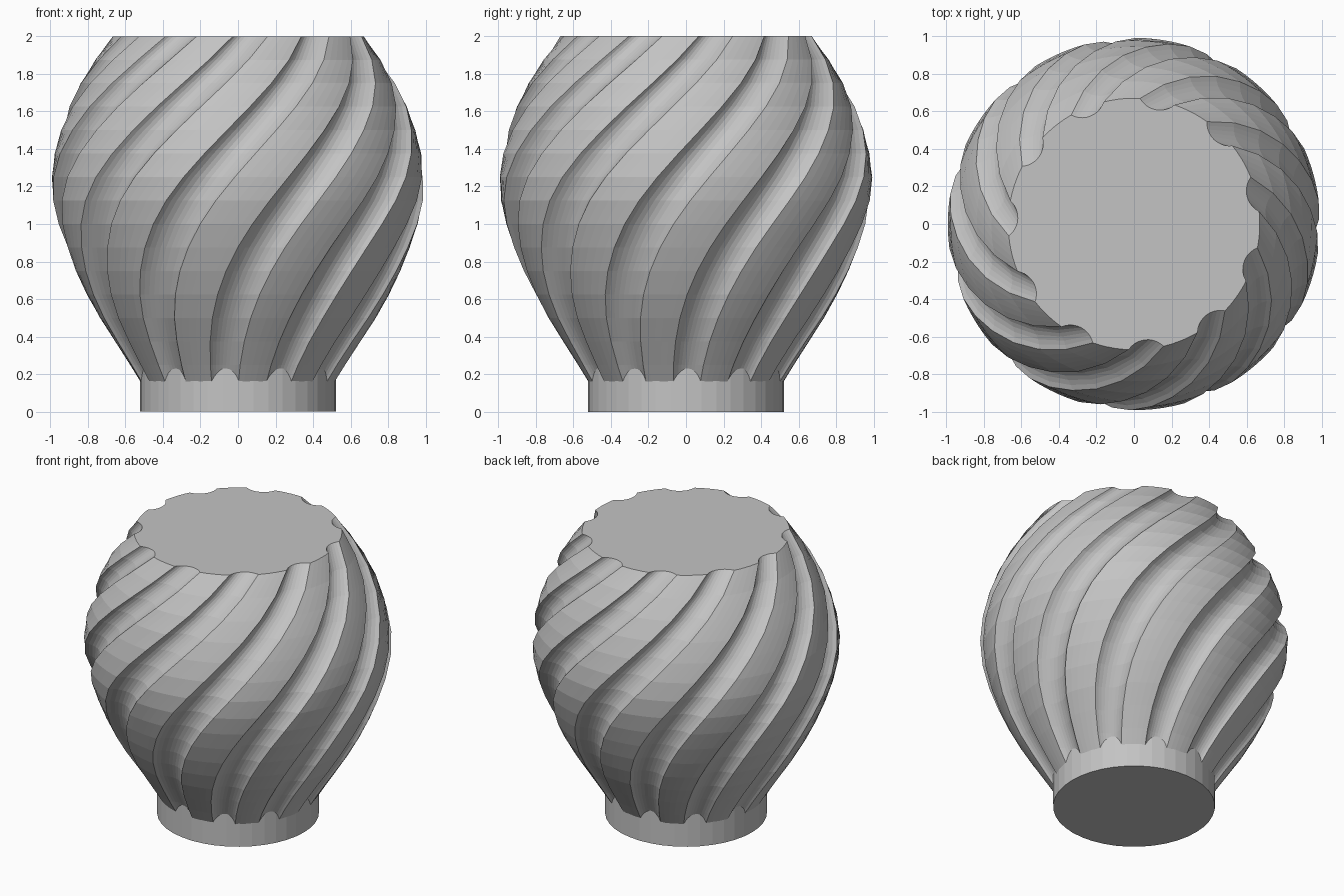
import bpy, bmesh
from math import sin, cos, pi, radians, sqrt, atan2

cube = bpy.data.objects.get("Cube")
if cube:
    bpy.data.objects.remove(cube, do_unlink=True)

# One plain grey for everything
grey = bpy.data.materials.new("plain grey")
grey.use_nodes = True
colour = (0.55, 0.55, 0.55, 1)
grey.diffuse_color = colour
grey.node_tree.nodes["Principled BSDF"].inputs["Base Color"].default_value = colour


def finish(bm, name):
    bmesh.ops.recalc_face_normals(bm, faces=bm.faces)
    mesh = bpy.data.meshes.new(name)
    bm.to_mesh(mesh)
    bm.free()
    mesh.materials.append(grey)
    obj = bpy.data.objects.new(name, mesh)
    bpy.context.collection.objects.link(obj)
    return obj


# Fluted cross-section of unit radius, as (angle, radius) pairs
FLUTES = 11
PITCH = 2 * pi / FLUTES
HALF = radians(8)
DEPTH = 0.075


def flute_section():
    chord, edge_x = sin(HALF), cos(HALF)
    sag = DEPTH - (1 - edge_x)
    arc_r = (chord ** 2 + sag ** 2) / (2 * sag)
    centre = 1 - DEPTH + arc_r
    sweep = atan2(chord, centre - edge_x)
    groove_steps, land_steps = 10, 5
    section = []
    for k in range(FLUTES):
        for i in range(groove_steps):
            a = sweep * (2 * i / groove_steps - 1)
            x, y = centre - arc_r * cos(a), arc_r * sin(a)
            section.append((k * PITCH + atan2(y, x), sqrt(x * x + y * y)))
        for i in range(land_steps):
            a = HALF + (PITCH - 2 * HALF) * i / land_steps
            section.append((k * PITCH + a, 1))
    return section


def twist(z):
    t = z - 0.17
    return radians(-97.7 + 9 * t + 18.6 * t * t)


# Body: the section scaled along the bulging profile and twisted as it rises
STEP = 0.125
radii = [0.498, 0.575, 0.655, 0.735, 0.805, 0.865, 0.915, 0.957,
         0.985, 0.992, 0.977, 0.945, 0.90, 0.838, 0.76, 0.67]
section = flute_section()
bm = bmesh.new()
rings = []
for row, r in enumerate(radii):
    z = STEP * (row + 1)
    rings.append([bm.verts.new((r * s * cos(a + twist(z)), r * s * sin(a + twist(z)), z))
                  for a, s in section])
n = len(section)
for low, high in zip(rings, rings[1:]):
    for i in range(n):
        j = (i + 1) % n
        bm.faces.new((low[i], low[j], high[j], high[i]))
bm.faces.new(rings[0][::-1])
bm.faces.new(rings[-1])
finish(bm, "fluted_body")

# Collar: short foot whose top edge shows inside the grooves
bm = bmesh.new()
bmesh.ops.create_cone(bm, cap_ends=True, segments=40, radius1=0.522, radius2=0.522, depth=0.24)
bmesh.ops.translate(bm, verts=bm.verts, vec=(0, 0, 0.12))
finish(bm, "foot_collar")
